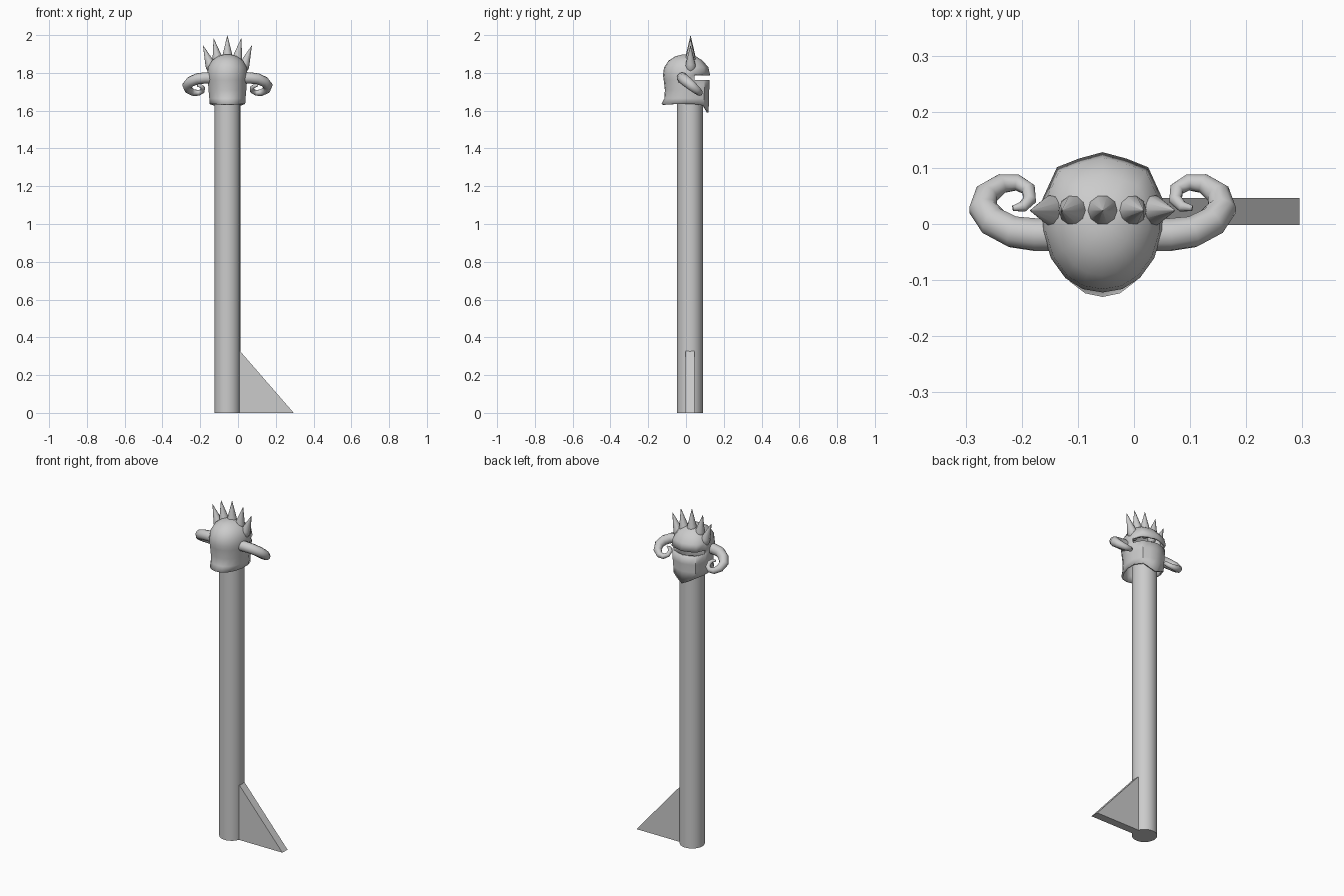
import bpy, bmesh, math
from mathutils import Vector, Matrix

if "Cube" in bpy.data.objects:
    bpy.data.objects.remove(bpy.data.objects["Cube"])

CX, CY = -0.056, 0.021   # axis of the pole


def make(name, bm, smooth=35):
    bmesh.ops.recalc_face_normals(bm, faces=bm.faces)
    me = bpy.data.meshes.new(name)
    bm.to_mesh(me)
    bm.free()
    ob = bpy.data.objects.new(name, me)
    bpy.context.collection.objects.link(ob)
    bpy.ops.object.select_all(action='DESELECT')
    ob.select_set(True)
    bpy.context.view_layer.objects.active = ob
    if smooth:
        bpy.ops.object.shade_smooth_by_angle(angle=math.radians(smooth))
    return ob


def loft(bm, rings):
    """Bridge closed rings of points, returning the rows of quads."""
    vs = [[bm.verts.new(p) for p in r] for r in rings]
    n = len(vs[0])
    rows = [[bm.faces.new((a[i], a[(i + 1) % n], b[(i + 1) % n], b[i]))
             for i in range(n)] for a, b in zip(vs, vs[1:])]
    return vs, rows


def circle(c, u, v, r, n):
    return [c + r * (u * math.cos(2 * math.pi * i / n) + v * math.sin(2 * math.pi * i / n))
            for i in range(n)]


X, Y, Z = Vector((1, 0, 0)), Vector((0, 1, 0)), Vector((0, 0, 1))

# Pole
bm = bmesh.new()
vs, _ = loft(bm, [circle(Vector((CX, CY, z)), X, Y, 0.068, 32) for z in (0, 1.69)])
for ring in vs:
    bm.faces.new(ring)
make("pole", bm)

# Triangular fin at the foot
bm = bmesh.new()
tri = [(-0.01, 0), (0.295, 0), (0.011, 0.327), (-0.01, 0.327)]
vs, _ = loft(bm, [[Vector((x, y, z)) for x, z in tri] for y in (-0.002, 0.046)])
for ring in vs:
    bm.faces.new(ring)
make("fin", bm, 0)

# Helmet shell: half section mirrored, stacked in rings (z, half width, back, front)
half = [(0, -1), (.33, -.95), (.62, -.79), (.86, -.5), (1, -.1), (1, .35), (.76, .79), (.4, .91), (0, 1)]
section = half + [(-x, y) for x, y in half[-2:0:-1]]
chin = {8: .045, 7: .027, 9: .027, 6: .008, 10: .008}
levels = [(1.635, .094, .130, .120), (1.665, .096, .114, .121), (1.71, .100, .112, .123),
          (1.762, .104, .118, .125), (1.788, .107, .122, .128), (1.83, .102, .116, .118),
          (1.865, .082, .092, .088), (1.888, .050, .056, .052), (1.897, .018, .020, .020)]
rings = []
for k, (z, rx, back, front) in enumerate(levels):
    rings.append([Vector((CX + x * rx, y * (front if y > 0 else back),
                          z - (chin.get(i, 0) if k == 0 else 0)))
                  for i, (x, y) in enumerate(section)])
bm = bmesh.new()
vs, rows = loft(bm, rings)
bm.faces.new(vs[-1])
# eye slit
bmesh.ops.delete(bm, geom=rows[3][5:11], context='FACES')
helmet = make("helmet", bm, 40)
mod = helmet.modifiers.new("shell", 'SOLIDIFY')
mod.thickness = 0.01
mod.offset = -1

# Curled horns: path (offset from centre, y, radius) lying in a tilted plane
path = [(.08, -.019, .030), (.12, -.019, .030), (.16, -.014, .029), (.195, .004, .028),
        (.213, .028, .026), (.206, .054, .022), (.18, .072, .018), (.152, .074, .015),
        (.132, .062, .013), (.130, .043, .012), (.142, .031, .010), (.160, .028, .005)]
plane_n = Vector((0, .85, 1)).normalized()
for side, label in ((-1, "left"), (1, "right")):
    pts = [Vector((CX + side * d, y, 1.773 - .85 * (y + .019))) for d, y, _ in path]
    rings = []
    for i, p in enumerate(pts):
        t = (pts[min(i + 1, len(pts) - 1)] - pts[max(i - 1, 0)]).normalized()
        rings.append(circle(p, plane_n, t.cross(plane_n), path[i][2], 10))
    bm = bmesh.new()
    vs, _ = loft(bm, rings)
    bm.faces.new(vs[0])
    bm.faces.new(vs[-1])
    make(label + "_horn", bm, 50)

# Fan of crown spikes: (offset, base height, lean in degrees)
profile = [(-.045, .010), (-.032, .022), (-.005, .029), (.015, .025), (.115, .0005)]
for n, (dx, z, lean) in enumerate([(-.088, 1.838, -21), (-.051, 1.870, -11), (0, 1.884, 0),
                                   (.051, 1.870, 11), (.088, 1.838, 21)]):
    bm = bmesh.new()
    vs, _ = loft(bm, [circle(Z * h, X, Y, r, 10) for h, r in profile])
    bm.faces.new(vs[0])
    bm.faces.new(vs[-1])
    bm.transform(Matrix.Translation((CX + dx, .024, z)) @ Matrix.Rotation(math.radians(lean), 4, 'Y'))
    make("crown_spike_%d" % (n + 1), bm, 40)
